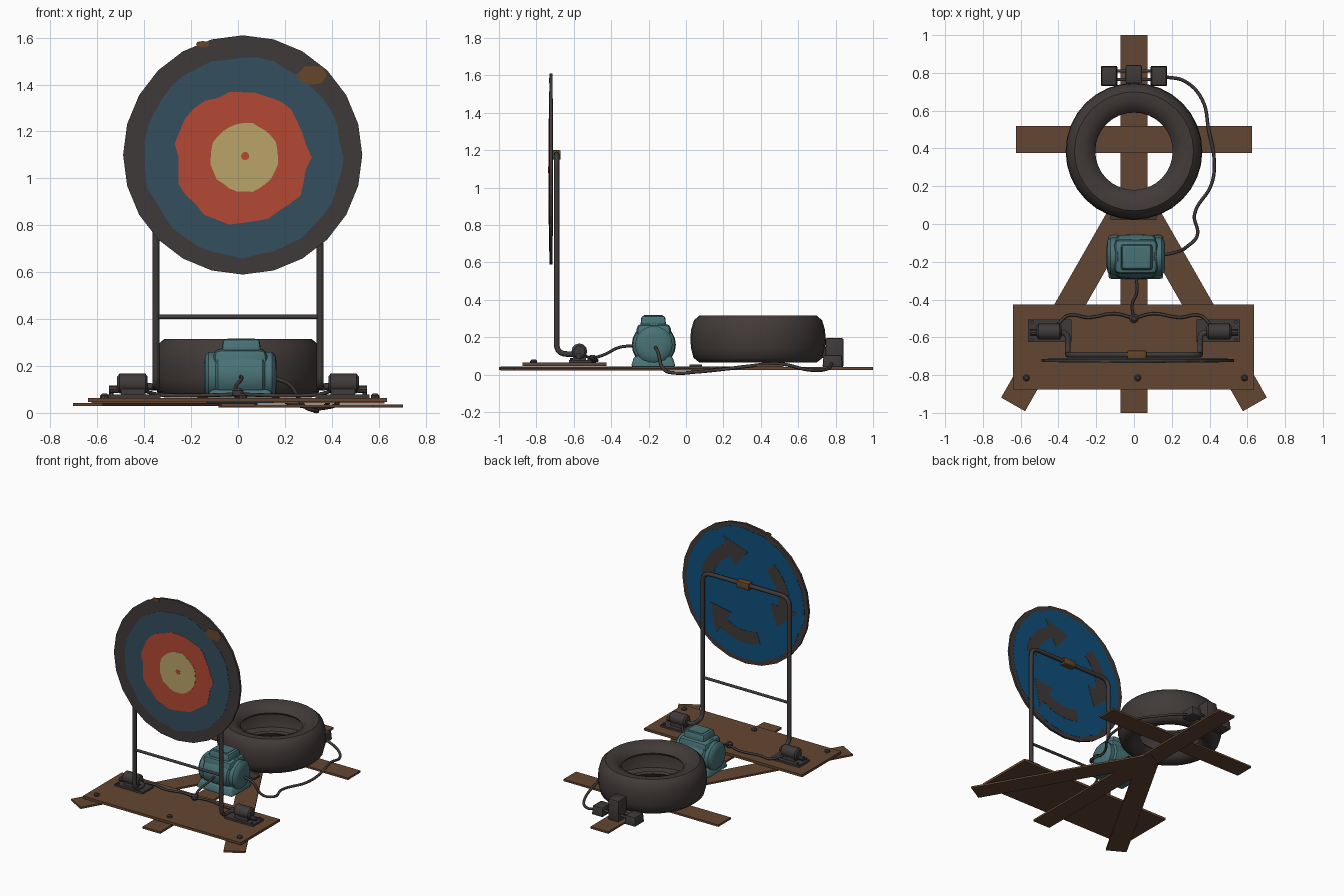
import bpy, bmesh, math, random
from mathutils import Vector, Matrix

if "Cube" in bpy.data.objects:
    bpy.data.objects.remove(bpy.data.objects["Cube"])

random.seed(4)


def material(name, r, g, b):
    m = bpy.data.materials.new(name)
    lin = [((c / 255 + 0.055) / 1.055) ** 2.4 if c > 10 else c / 3295 for c in (r, g, b)]
    m.diffuse_color = (*lin, 1)
    m.use_nodes = True
    m.node_tree.nodes["Principled BSDF"].inputs["Base Color"].default_value = m.diffuse_color
    return m


METAL = material("dark metal", 64, 58, 58)
RUBBER = material("rubber", 65, 58, 56)
WOOD = material("brown wood", 100, 70, 50)
TEAL = material("teal paint", 72, 114, 118)
SLATE = material("slate blue paint", 51, 78, 94)
RED = material("red paint", 180, 72, 52)
YELLOW = material("yellow paint", 186, 164, 104)
BLUE = material("blue paint", 14, 80, 122)
RUST = material("rust", 100, 70, 42)


def finish(name, bm, mat, smooth=False):
    bmesh.ops.recalc_face_normals(bm, faces=bm.faces)
    me = bpy.data.meshes.new(name)
    bm.to_mesh(me)
    bm.free()
    me.materials.append(mat)
    ob = bpy.data.objects.new(name, me)
    bpy.context.collection.objects.link(ob)
    if smooth:
        bpy.ops.object.select_all(action='DESELECT')
        ob.select_set(True)
        bpy.context.view_layer.objects.active = ob
        bpy.ops.object.shade_smooth_by_angle(angle=math.radians(40))
    return ob


def box(name, x, y, z, mat, bevel=0, rot=0, taper=1):
    """Box from (min, max) ranges, turned about its centre; taper shrinks the top."""
    bm = bmesh.new()
    bmesh.ops.create_cube(bm, size=1)
    for v in bm.verts:
        t = taper if v.co.z > 0 else 1
        v.co = Vector((v.co.x * (x[1] - x[0]) * t, v.co.y * (y[1] - y[0]) * t, v.co.z * (z[1] - z[0])))
    if bevel:
        bmesh.ops.bevel(bm, geom=bm.edges[:], offset=bevel, segments=2, affect='EDGES', profile=0.5)
    mid = Vector((sum(x) / 2, sum(y) / 2, sum(z) / 2))
    bm.transform(Matrix.Translation(mid) @ Matrix.Rotation(rot, 4, 'Z'))
    return finish(name, bm, mat, bool(bevel))


def lathe(name, profile, centre, axis, mat, sides=24, closed=False):
    """Spin (radius, height) points about the X or Z axis."""
    bm = bmesh.new()
    rings = []
    for r, h in profile:
        ring = []
        for i in range(sides):
            a = math.tau * i / sides
            c, s = r * math.cos(a), r * math.sin(a)
            ring.append(bm.verts.new((h, c, s) if axis == 'X' else (c, s, h)))
        rings.append(ring)
    pairs = list(zip(rings, rings[1:])) + ([(rings[-1], rings[0])] if closed else [])
    for a, b in pairs:
        for i in range(sides):
            j = (i + 1) % sides
            bm.faces.new((a[i], a[j], b[j], b[i]))
    if not closed:
        bm.faces.new(rings[0])
        bm.faces.new(rings[-1])
    bm.transform(Matrix.Translation(centre))
    return finish(name, bm, mat, True)


def tube(name, pts, radius, mat, spline='POLY', sides=2):
    cu = bpy.data.curves.new(name, 'CURVE')
    cu.dimensions = '3D'
    cu.bevel_depth = radius
    cu.bevel_resolution = sides
    cu.use_fill_caps = True
    cu.resolution_u = 6
    sp = cu.splines.new(spline)
    if spline == 'BEZIER':
        sp.bezier_points.add(len(pts) - 1)
        for p, co in zip(sp.bezier_points, pts):
            p.co = co
            p.handle_left_type = p.handle_right_type = 'AUTO'
    else:
        sp.points.add(len(pts) - 1)
        for p, co in zip(sp.points, pts):
            p.co = (*co, 1)
    cu.materials.append(mat)
    ob = bpy.data.objects.new(name, cu)
    bpy.context.collection.objects.link(ob)
    bpy.ops.object.select_all(action='DESELECT')
    ob.select_set(True)
    bpy.context.view_layer.objects.active = ob
    bpy.ops.object.convert(target='MESH')
    bpy.ops.object.shade_smooth_by_angle(angle=math.radians(50))


def rounded(pts, r, n=5):
    """Replace each inner corner of a path with a curve."""
    pts = [Vector(p) for p in pts]
    out = [pts[0]]
    for a, b, c in zip(pts, pts[1:], pts[2:]):
        k = min(r, (a - b).length * 0.49, (c - b).length * 0.49)
        p, q = b + (a - b).normalized() * k, b + (c - b).normalized() * k
        for i in range(n + 1):
            t = i / n
            out.append(p * (1 - t) ** 2 + b * 2 * t * (1 - t) + q * t * t)
    return out + [pts[-1]]


def plate(name, pts, y0, y1, mat):
    """Upright plate from an (x, z) outline."""
    bm = bmesh.new()
    f = bm.faces.new([bm.verts.new((x, y0, z)) for x, z in pts])
    ext = bmesh.ops.extrude_face_region(bm, geom=[f])
    for v in ext['geom']:
        if isinstance(v, bmesh.types.BMVert):
            v.co.y = y1
    return finish(name, bm, mat)


def ring_outline(cx, cz, r, n, wobble=0, sx=1):
    pts = []
    for i in range(n):
        a = math.tau * i / n
        q = r + random.uniform(-wobble, wobble)
        pts.append((cx + q * sx * math.cos(a), cz + q * math.sin(a)))
    return pts


# Wooden base: spine, cross plank, two diagonals and the front board
box("spine_plank", (-0.072, 0.072), (-1, 1), (0.026, 0.04), WOOD)
box("cross_plank", (-0.625, 0.625), (0.375, 0.52), (0.041, 0.055), WOOD)
for s, z in ((-1, 0.03), (1, 0.022)):
    a, b = Vector((s * 0.64, -0.955)), Vector((-s * 0.02, 0.20))
    m, L = (a + b) / 2, (a - b).length
    box("diagonal_plank", (m.x - 0.073, m.x + 0.073), (m.y - L / 2, m.y + L / 2), (z, z + 0.013),
        WOOD, rot=math.atan2(-(b - a).x, (b - a).y))
box("front_board", (-0.64, 0.635), (-0.875, -0.425), (0.046, 0.064), WOOD)
for x in (-0.57, 0.02, 0.585):
    lathe("bolt", [(0.018, 0.06), (0.018, 0.074), (0.01, 0.082)], (x, -0.815, 0), 'Z', METAL, 8)
box("strap_plate", (-0.125, 0.12), (0.02, 0.085), (0.042, 0.054), METAL)

# Hollow tyre
tyre = [(0.205, 0.115), (0.225, 0.085), (0.265, 0.066), (0.315, 0.066), (0.345, 0.09), (0.358, 0.14),
        (0.362, 0.19), (0.358, 0.24), (0.343, 0.29), (0.315, 0.315), (0.27, 0.315), (0.225, 0.295),
        (0.205, 0.265), (0.215, 0.25), (0.26, 0.28), (0.315, 0.27), (0.34, 0.19), (0.315, 0.11),
        (0.26, 0.1), (0.215, 0.13)]
lathe("tyre", tyre, (0, 0.385, 0), 'Z', RUBBER, 32, True)

# Motor: bulging drum on a flared foot with a terminal box on top
drum = [(0.05, -0.155), (0.085, -0.15), (0.1, -0.135), (0.1, -0.105), (0.113, -0.095), (0.118, 0),
        (0.113, 0.095), (0.1, 0.105), (0.1, 0.135), (0.085, 0.15), (0.05, 0.155)]
lathe("motor_drum", drum, (0.01, -0.172, 0.16), 'X', TEAL, 20)
box("motor_foot", (-0.14, 0.16), (-0.295, -0.055), (0.04, 0.1), TEAL, 0.015, taper=0.85)
box("motor_housing", (-0.105, 0.125), (-0.265, -0.08), (0.06, 0.272), TEAL, 0.03)
box("terminal_box", (-0.072, 0.1), (-0.245, -0.105), (0.25, 0.315), TEAL, 0.012, taper=0.9)
box("terminal_lid", (-0.045, 0.072), (-0.225, -0.125), (0.31, 0.318), TEAL)

# Pipe frame with clamps on mounting plates
half = [(0.42, -0.575, 0.115), (0.35, -0.575, 0.11), (0.35, -0.692, 0.11), (0.35, -0.692, 1.178)]
path = half + [(-x, y, z) for x, y, z in reversed(half)]
tube("pipe_frame", rounded(path, 0.07), 0.015, METAL)
tube("frame_crossbar", [(-0.35, -0.692, 0.41), (0.35, -0.692, 0.41)], 0.01, METAL)
for s in (-1, 1):
    xr = lambda a, b: tuple(sorted((s * a, s * b)))
    box("mount_plate", xr(0.33, 0.56), (-0.625, -0.505), (0.064, 0.078), METAL)
    box("clamp_block", xr(0.395, 0.5), (-0.605, -0.535), (0.078, 0.135), METAL, taper=0.9)
    lathe("clamp_drum", [(0.03, -0.065), (0.042, -0.055), (0.042, 0.055), (0.03, 0.065)],
          (s * 0.45, -0.57, 0.125), 'X', METAL, 12)
    lathe("clamp_knob", [(0.016, -0.02), (0.016, 0.02)], (s * 0.53, -0.575, 0.1), 'X', METAL, 8)
    for y in (-0.612, -0.518):
        lathe("plate_bolt", [(0.01, 0.075), (0.01, 0.088)], (s * 0.54, y, 0), 'Z', METAL, 6)
box("hanger_clip", (-0.035, 0.065), (-0.716, -0.67), (1.15, 1.2), RUST, 0.006)

# Target disc with painted rings on the front
CX, CZ = 0.02, 1.1
plate("target_disc", ring_outline(CX, CZ, 0.51, 24), -0.731, -0.714, METAL)
plate("outer_ring", ring_outline(CX, CZ - 0.01, 0.424, 40, 0.008), -0.7325, -0.73, SLATE)
plate("red_ring", ring_outline(CX, CZ - 0.01, 0.285, 32, 0.012), -0.734, -0.73, RED)
plate("yellow_centre", ring_outline(0.027, CZ - 0.01, 0.147, 28, 0.004), -0.7355, -0.73, YELLOW)
plate("bullseye_dot", ring_outline(0.03, CZ - 0.005, 0.018, 10, 0.001), -0.737, -0.73, RED)
plate("rust_patch", ring_outline(0.32, 1.44, 0.038, 12, 0.005, 1.7), -0.7335, -0.73, RUST)
plate("rust_fleck", ring_outline(-0.15, 1.572, 0.012, 8, 0.002, 2.5), -0.7335, -0.73, RUST)

# Blue back with three chasing arrows
plate("back_paint", ring_outline(CX, CZ, 0.472, 40, 0.008), -0.715, -0.7125, BLUE)
for k in range(3):
    start = math.radians(170 - 120 * k)

    def at(r, deg):
        a = start - math.radians(deg)
        return (CX - r * math.cos(a), CZ + r * math.sin(a))
    outline = [at(0.36, d) for d in range(0, 56, 9)] + [at(0.42, 54), at(0.31, 84), at(0.2, 54)]
    outline += [at(0.27, d) for d in range(54, -1, -9)]
    plate("painted_arrow", outline, -0.714, -0.711, METAL)

# Connector unit behind the tyre
for s in (-1, 1):
    xr = tuple(sorted((s * 0.088, s * 0.175)))
    box("side_connector", xr, (0.73, 0.838), (0.04, 0.105), METAL, 0.006, taper=0.9)
box("middle_connector", (-0.044, 0.042), (0.745, 0.842), (0.04, 0.195), METAL, 0.008)
box("middle_flange", (-0.03, 0.03), (0.725, 0.76), (0.09, 0.15), METAL)
for y in (0.765, 0.81):
    tube("connector_rod", [(-0.12, y, 0.08), (0.12, y, 0.08)], 0.009, METAL)

# Cables
tube("long_cable", [(0.16, 0.78, 0.06), (0.27, 0.755, 0.03), (0.36, 0.66, 0.025), (0.395, 0.5, 0.058),
                    (0.425, 0.33, 0.045), (0.41, 0.21, 0.03), (0.32, 0.05, 0.014), (0.335, -0.06, 0.009),
                    (0.28, -0.12, 0.03), (0.22, -0.15, 0.12), (0.15, -0.165, 0.15)], 0.009, RUBBER, 'BEZIER')
tube("motor_cable", [(0.01, -0.27, 0.155), (0.015, -0.36, 0.145), (-0.01, -0.43, 0.11), (0, -0.5, 0.085)],
     0.008, RUBBER, 'BEZIER')
for s in (-1, 1):
    tube("clamp_cable", [(0, -0.5, 0.08), (s * 0.1, -0.475, 0.076), (s * 0.24, -0.495, 0.074),
                         (s * 0.35, -0.485, 0.08), (s * 0.41, -0.54, 0.1)], 0.008, RUBBER, 'BEZIER')
lathe("cable_joint", [(0.012, 0.064), (0.024, 0.075), (0.024, 0.095), (0.012, 0.106)], (0, -0.5, 0), 'Z', METAL, 10)
